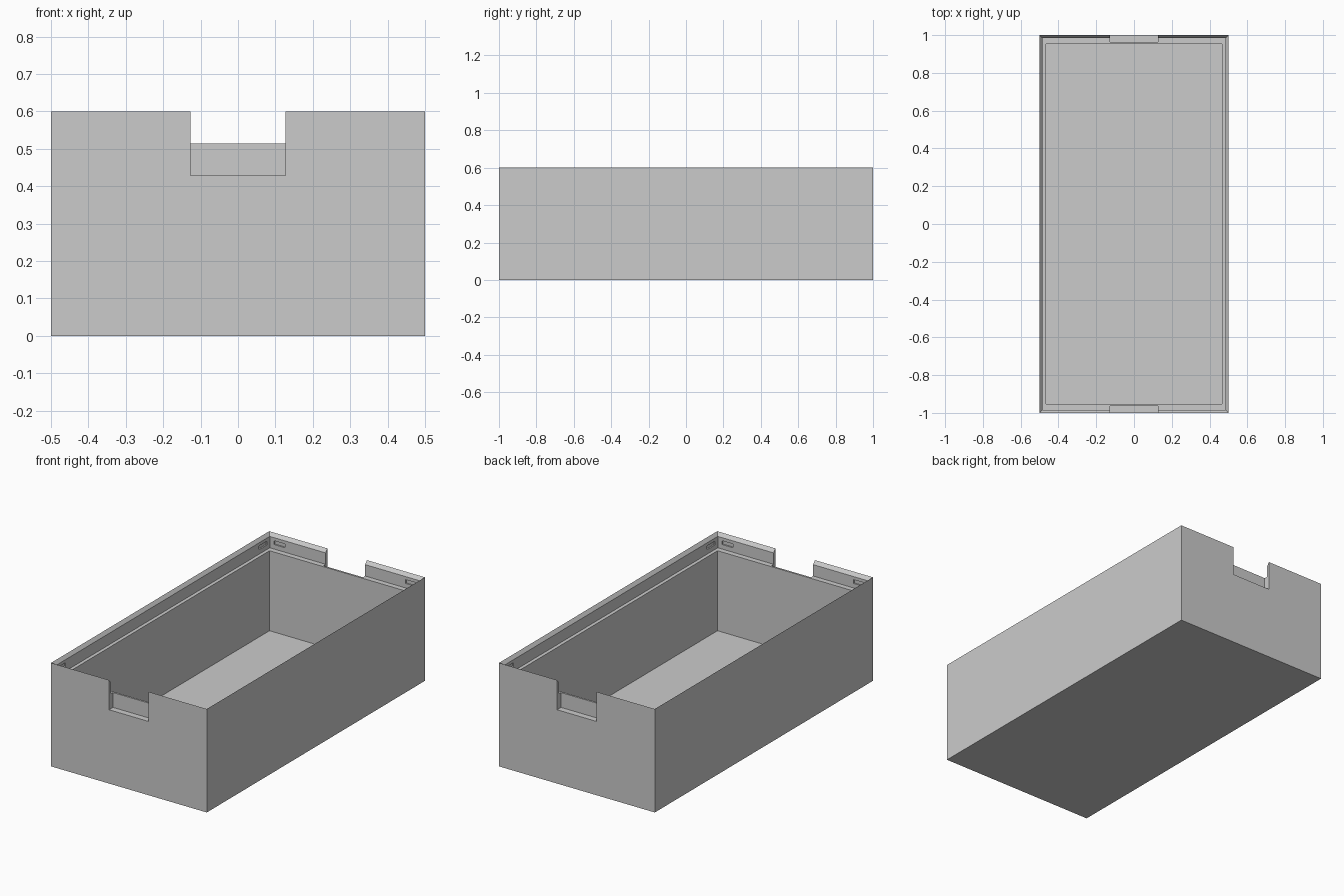
import bpy
import bmesh
from mathutils import Matrix, Vector

default = bpy.data.objects.get("Cube")
if default:
    bpy.data.objects.remove(default, do_unlink=True)

# One plain grey for the whole tray
grey = bpy.data.materials.new("plain grey")
grey.use_nodes = True
colour = (0.6, 0.6, 0.6, 1)
grey.diffuse_color = colour
grey.node_tree.nodes["Principled BSDF"].inputs["Base Color"].default_value = colour


def make_object(name, bm):
    bmesh.ops.recalc_face_normals(bm, faces=bm.faces)
    mesh = bpy.data.meshes.new(name)
    bm.to_mesh(mesh)
    bm.free()
    mesh.materials.append(grey)
    obj = bpy.data.objects.new(name, mesh)
    bpy.context.collection.objects.link(obj)
    return obj


def add_box(bm, low, high):
    low, high = Vector(low), Vector(high)
    size = Matrix.Diagonal(high - low).to_4x4()
    bmesh.ops.create_cube(bm, size=1, matrix=Matrix.Translation((low + high) / 2) @ size)


# Tray shell: half width, half length, height of each rectangular ring
rings = [
    (0.5, 1.0, 0.0),        # outer base
    (0.5, 1.0, 0.6),        # sharp outer rim
    (0.485, 0.984, 0.58),   # foot of the sloped rim
    (0.485, 0.984, 0.514),  # outer edge of the lid ledge
    (0.465, 0.953, 0.514),  # inner edge of the lid ledge
    (0.465, 0.953, 0.05),   # inside floor
]
bm = bmesh.new()
loops = [[bm.verts.new((sx * w, sy * l, z)) for sx, sy in ((-1, -1), (1, -1), (1, 1), (-1, 1))]
         for w, l, z in rings]
for a, b in zip(loops, loops[1:]):
    for i in range(4):
        j = (i + 1) % 4
        bm.faces.new((a[i], a[j], b[j], b[i]))
bm.faces.new(loops[0])
bm.faces.new(loops[-1])
tray = make_object("tray", bm)

# Cutters: finger notch in each end and shallow clip slots near the corners
bm = bmesh.new()


def mirrored_box(low, high, sx, sy):
    x = sorted((sx * low[0], sx * high[0]))
    y = sorted((sy * low[1], sy * high[1]))
    add_box(bm, (x[0], y[0], low[2]), (x[1], y[1], high[2]))


for sy in (-1, 1):
    mirrored_box((-0.127, 0.964, 0.428), (0.127, 1.1, 0.7), 1, sy)
    for sx in (-1, 1):
        mirrored_box((0.387, 0.974, 0.54), (0.457, 0.992, 0.562), sx, sy)
        mirrored_box((0.475, 0.887, 0.54), (0.493, 0.96, 0.562), sx, sy)
cutter = make_object("notch_cutter", bm)
cutter.hide_render = True

cut = tray.modifiers.new("notches", "BOOLEAN")
cut.operation = "DIFFERENCE"
cut.solver = "EXACT"
cut.object = cutter
bpy.context.view_layer.objects.active = tray
bpy.ops.object.modifier_apply(modifier=cut.name)
bpy.data.objects.remove(cutter, do_unlink=True)
